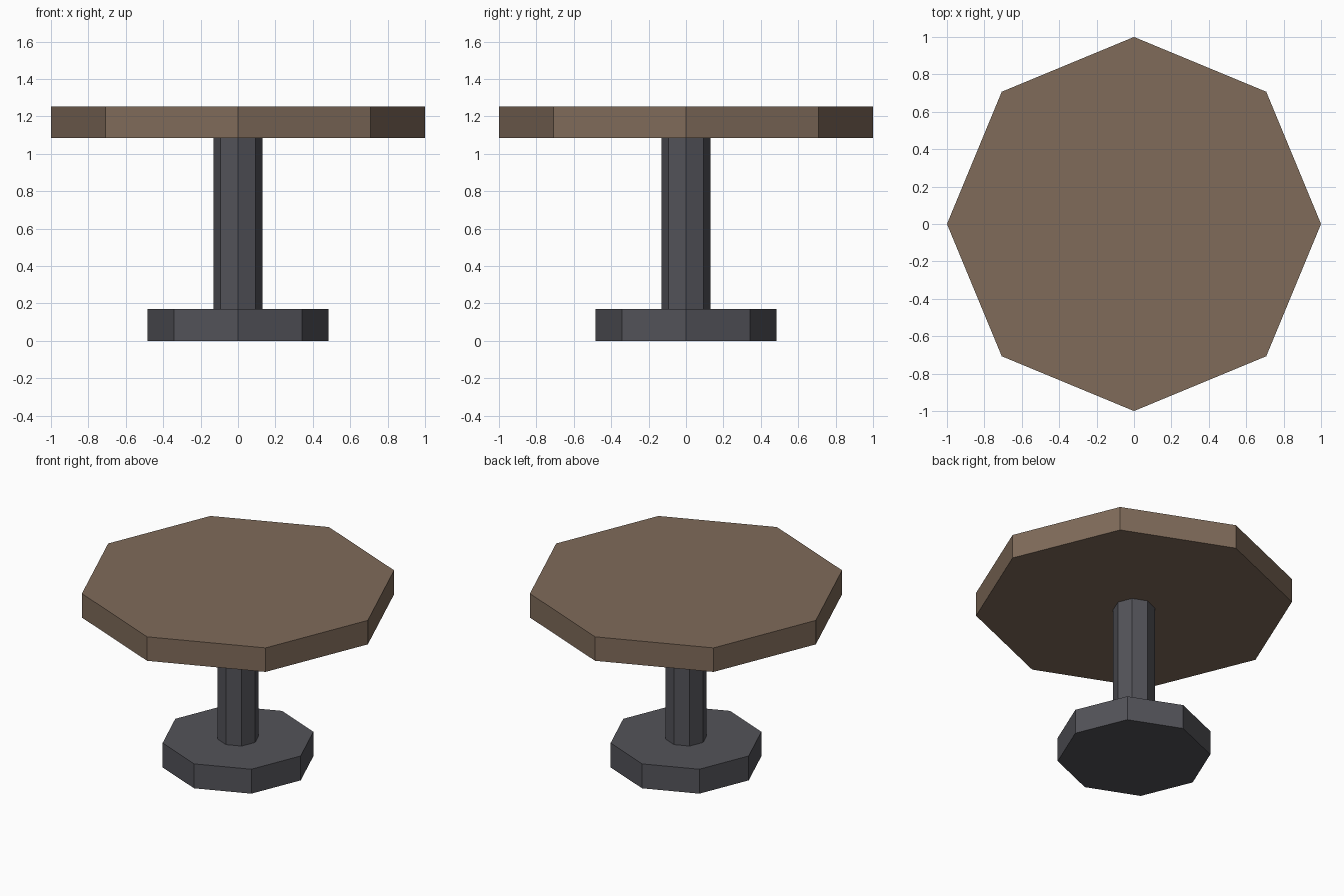
import bpy
import math

if "Cube" in bpy.data.objects:
    bpy.data.objects.remove(bpy.data.objects["Cube"])


def make_material(name, rgb):
    mat = bpy.data.materials.new(name)
    mat.diffuse_color = (*rgb, 1.0)
    mat.use_nodes = True
    mat.node_tree.nodes["Principled BSDF"].inputs["Base Color"].default_value = mat.diffuse_color
    return mat


def octagon_prism(name, radius, z_low, z_high, mat):
    """Flat-sided octagonal prism with corners on the x and y axes."""
    bpy.ops.mesh.primitive_cylinder_add(
        vertices=8, radius=radius, depth=z_high - z_low,
        location=(0, 0, (z_low + z_high) / 2))
    obj = bpy.context.object
    obj.name = name
    obj.data.materials.append(mat)
    return obj


wood = make_material("brown wood", (0.215, 0.147, 0.102))
metal = make_material("dark grey metal", (0.086, 0.086, 0.1))

# Foot, post and table top, stacked
octagon_prism("base", 0.483, 0.0, 0.17, metal)
octagon_prism("post", 0.132, 0.17, 1.085, metal)
octagon_prism("table_top", 1.0, 1.085, 1.252, wood)
